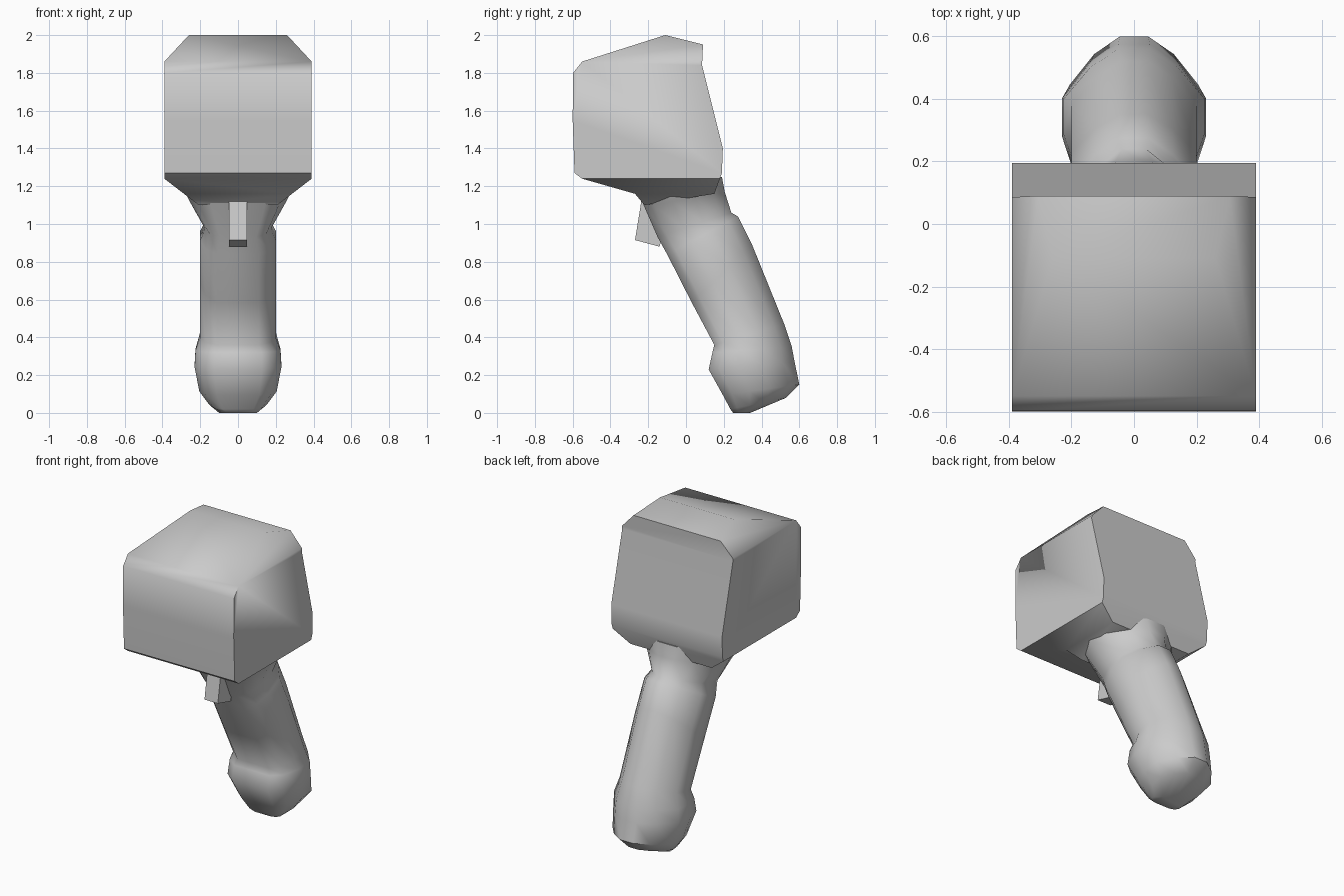
import bpy, bmesh
from math import radians

if "Cube" in bpy.data.objects:
    bpy.data.objects.remove(bpy.data.objects["Cube"])


def finish(name, bm, angle):
    bmesh.ops.recalc_face_normals(bm, faces=bm.faces)
    mesh = bpy.data.meshes.new(name)
    bm.to_mesh(mesh)
    bm.free()
    ob = bpy.data.objects.new(name, mesh)
    bpy.context.collection.objects.link(ob)
    bpy.ops.object.select_all(action='DESELECT')
    bpy.context.view_layer.objects.active = ob
    ob.select_set(True)
    bpy.ops.object.shade_smooth_by_angle(angle=radians(angle))
    return ob


def loft(rings):
    """Join equal-length rings of points and cap both ends."""
    bm = bmesh.new()
    vs = [[bm.verts.new(p) for p in r] for r in rings]
    n = len(vs[0])
    for a, b in zip(vs, vs[1:]):
        for i in range(n):
            j = (i + 1) % n
            bm.faces.new((a[i], a[j], b[j], b[i]))
    bm.faces.new(vs[0])
    bm.faces.new(vs[-1][::-1])
    return bm


def prism(profile, half):
    return loft([[(x, y, z) for y, z in profile] for x in (-half, half)])


# Head: side profile across the width, with sloping cuts along the top and bottom sides
head = prism([(-0.59, 1.27), (-0.6, 1.55), (-0.598, 1.80), (-0.55, 1.86),
              (-0.11, 2.0), (0.09, 1.95), (0.085, 1.84), (0.195, 1.40),
              (0.19, 1.27), (0.15, 1.16), (-0.22, 1.10), (-0.27, 1.16),
              (-0.55, 1.24)], 0.39)
for s in (-1, 1):
    for z, no in ((1.86, (0.14 * s, 0, 0.13)), (1.24, (0.10 * s, 0, -0.13))):
        bmesh.ops.bisect_plane(head, geom=head.verts[:] + head.edges[:] + head.faces[:],
                               dist=1e-5, plane_co=(0.39 * s, 0, z), plane_no=no,
                               clear_outer=True)
        bmesh.ops.holes_fill(head, edges=[e for e in head.edges if e.is_boundary], sides=0)
finish("head", head, 50)

# Handle: each section has a front point, a back point and a half width
sections = [
    ((-0.25, 1.16), (0.19, 1.25), 0.29),
    ((-0.22, 1.09), (0.205, 1.17), 0.255),
    ((-0.15, 0.93), (0.24, 1.06), 0.175),
    ((-0.10, 0.84), (0.275, 1.04), 0.20),
    ((0.03, 0.585), (0.35, 0.89), 0.20),
    ((0.15, 0.36), (0.52, 0.47), 0.20),
    ((0.14, 0.32), (0.56, 0.35), 0.225),
    ((0.12, 0.23), (0.575, 0.27), 0.23),
    ((0.195, 0.095), (0.60, 0.15), 0.205),
    ((0.235, 0.02), (0.53, 0.08), 0.15),
    ((0.25, 0.0), (0.34, 0.0), 0.10),
]
# Cross-section: broad flat front, rounded back
shape = [(0, 0.55), (0.12, 0.85), (0.35, 1), (0.62, 1), (0.86, 0.62), (1, 0.22)]
outline = shape + [(t, -w) for t, w in reversed(shape)]
finish("handle", loft([[(w * h, f[0] + (b[0] - f[0]) * t, f[1] + (b[1] - f[1]) * t)
                        for t, w in outline] for f, b, h in sections]), 50)

# Trigger under the front of the neck
finish("trigger", prism([(-0.235, 1.13), (-0.27, 0.915), (-0.14, 0.88), (-0.08, 1.1)],
                        0.047), 30)
